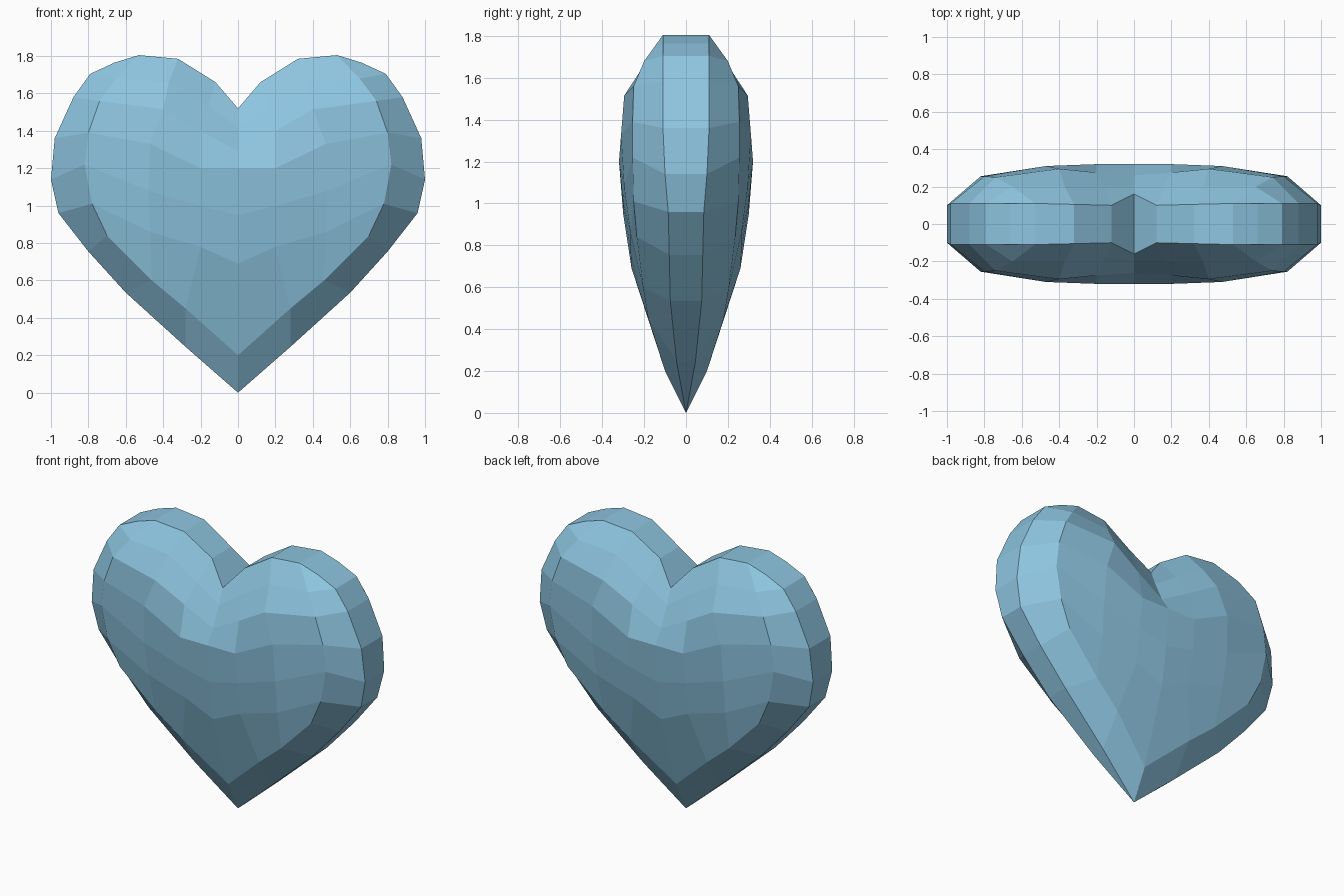
import bpy, bmesh

if "Cube" in bpy.data.objects:
    bpy.data.objects.remove(bpy.data.objects["Cube"])

# Front-right quarter of the heart: rows run top to bottom, columns from the
# centre line to the outer rim, each point is (x, z, half depth)
ROWS = [
    [(0, 1.52, .16), (.12, 1.66, .10), (.32, 1.785, .105), (.53, 1.805, .11), (.66, 1.765, .11)],
    [(0, 1.42, .20), (.16, 1.53, .20), (.37, 1.66, .20), (.65, 1.68, .20), (.79, 1.705, .11)],
    [(0, 1.29, .26), (.20, 1.40, .275), (.40, 1.515, .295), (.74, 1.56, .25), (.88, 1.58, .11)],
    [(0, 1.20, .32), (.20, 1.20, .32), (.47, 1.33, .31), (.80, 1.39, .255), (.98, 1.36, .11)],
    [(0, .95, .30), (.21, 1.00, .30), (.48, 1.08, .295), (.82, 1.22, .255), (1.0, 1.14, .10)],
    [(0, .69, .26), (.20, .78, .265), (.47, .86, .265), (.78, 1.01, .25), (.96, .96, .085)],
    [(0, .20, .10), (.28, .45, .18), (.46, .60, .205), (.70, .84, .235), (.80, .755, .08)],
    [(0, 0, 0), (.28, .245, .045), (.60, .535, .075), (.80, .755, .08), (.80, .755, .08)],
]

bm = bmesh.new()
grid = [[bm.verts.new((x, -y, z)) for x, z, y in row] for row in ROWS]

# Domed front
for a, b in zip(grid, grid[1:]):
    for i in range(4):
        bm.faces.new((a[i], b[i], b[i + 1], a[i + 1]))

# Flat band around the outline, up to the middle plane
rim = grid[0] + [row[4] for row in grid[1:]] + grid[-1][3::-1]
mid = [bm.verts.new((v.co.x, 0, v.co.z)) for v in rim]
for i in range(len(rim) - 1):
    bm.faces.new((rim[i], rim[i + 1], mid[i + 1], mid[i]))

bmesh.ops.remove_doubles(bm, verts=bm.verts, dist=.0005)

# Mirror to left and back
for axis in "XY":
    bmesh.ops.mirror(bm, geom=bm.verts[:] + bm.edges[:] + bm.faces[:],
                     axis=axis, merge_dist=.0005)
bmesh.ops.remove_doubles(bm, verts=bm.verts, dist=.0005)
bmesh.ops.recalc_face_normals(bm, faces=bm.faces)

mesh = bpy.data.meshes.new("heart")
bm.to_mesh(mesh)
bm.free()
heart = bpy.data.objects.new("heart", mesh)
bpy.context.collection.objects.link(heart)

# Light blue
blue = bpy.data.materials.new("light_blue")
blue.diffuse_color = (.27, .56, .75, 1)
blue.use_nodes = True
blue.node_tree.nodes["Principled BSDF"].inputs["Base Color"].default_value = blue.diffuse_color
mesh.materials.append(blue)
